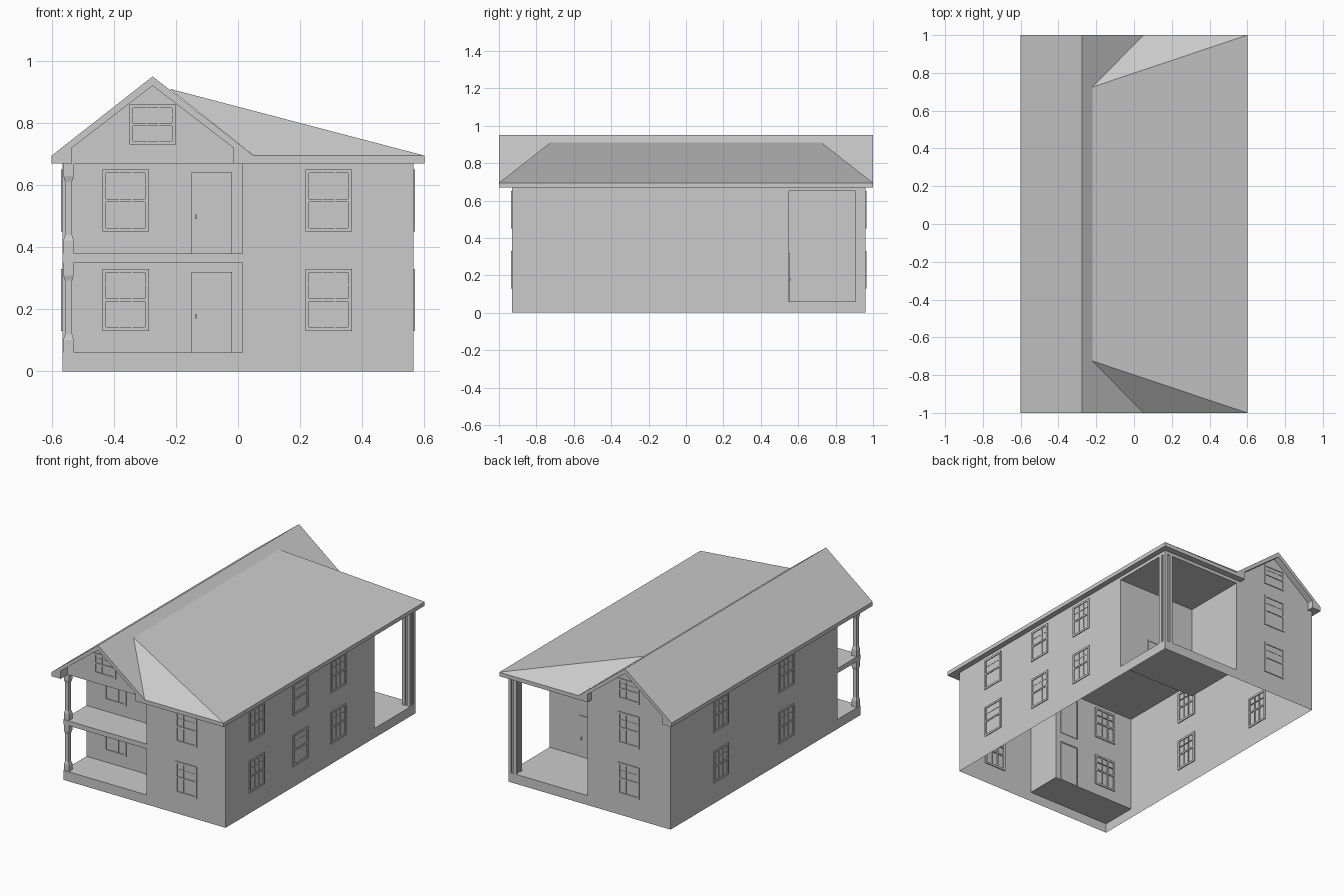
import bpy, bmesh, math
from mathutils import Matrix, Vector

if "Cube" in bpy.data.objects:
    bpy.data.objects.remove(bpy.data.objects["Cube"])

X, Y0, Y1 = 0.565, -0.93, 0.96      # outer wall limits
PX = 0.015                          # shared x edge of both porches
PF, PB = -0.70, 0.55                # inner walls of front / back porch
EAVE = 0.67


def make(name, bm, fix=True):
    if fix:
        bmesh.ops.recalc_face_normals(bm, faces=bm.faces)
    me = bpy.data.meshes.new(name)
    bm.to_mesh(me)
    bm.free()
    ob = bpy.data.objects.new(name, me)
    bpy.context.collection.objects.link(ob)
    return ob


def add_box(bm, a, b):
    c = [(p + q) / 2 for p, q in zip(a, b)]
    s = [abs(q - p) for p, q in zip(a, b)]
    bmesh.ops.create_cube(bm, size=1, matrix=Matrix.Translation(c) @ Matrix.Diagonal((*s, 1)))


def box(name, a, b):
    bm = bmesh.new()
    add_box(bm, a, b)
    return make(name, bm)


def sheet(name, pts):
    bm = bmesh.new()
    bm.faces.new([bm.verts.new(p) for p in pts])
    return make(name, bm, False)


def floor(name, x0, x1, y0, y1, z):
    return sheet(name, [(x0, y0, z), (x1, y0, z), (x1, y1, z), (x0, y1, z)])


def walls(name, loop, z0, z1):
    bm = bmesh.new()
    lo = [bm.verts.new((x, y, z0)) for x, y in loop]
    hi = [bm.verts.new((x, y, z1)) for x, y in loop]
    n = len(loop)
    for i in range(n):
        j = (i + 1) % n
        bm.faces.new((lo[i], lo[j], hi[j], hi[i]))
    return make(name, bm, False)


# Body: open-bottomed shell with two porch notches
walls("base_skirt", [(-X, Y0), (X, Y0), (X, Y1), (-X, Y1)], 0, 0.06)
walls("house_walls", [(-X, PF), (PX, PF), (PX, Y0), (X, Y0), (X, PB), (PX, PB),
                      (PX, Y1), (-X, Y1)], 0.06, EAVE)
floor("front_porch_floor", -X, PX, Y0, PF, 0.06)
floor("back_porch_floor", PX, X, PB, Y1, 0.06)
box("front_balcony_slab", (-X, Y0, 0.35), (PX, PF, 0.38))
box("back_porch_beam", (PX, PB, 0.65), (X, Y1, EAVE))

# Gable roof: hollow profile with eave returns, swept along y
prof = [(-0.6, 0.67), (-0.6, 0.695), (-0.275, 0.95), (0.05, 0.695), (0.05, 0.67),
        (-0.015, 0.67), (-0.015, 0.72), (-0.275, 0.92), (-0.535, 0.72), (-0.535, 0.67)]
bm = bmesh.new()
f = bm.faces.new([bm.verts.new((x, -1, z)) for x, z in prof])
g = bmesh.ops.extrude_face_region(bm, geom=[f], use_keep_orig=True)
bmesh.ops.translate(bm, vec=(0, 2, 0), verts=[v for v in g["geom"] if isinstance(v, bmesh.types.BMVert)])
make("gable_roof", bm)
for name, y in (("front_gable_wall", Y0), ("back_gable_wall", Y1)):
    pts = [(x, y, z) for x, z in prof[5:]]
    sheet(name, pts[::-1] if y < 0 else pts)
floor("ceiling", -0.535, -0.015, Y0, Y1, EAVE)

# Hipped roof falling to the right
bm = bmesh.new()
V = lambda *p: bm.verts.new(p)
a, b = V(-0.22, -0.725, 0.91), V(-0.22, 0.725, 0.91)
c0, d0, d1, c1 = V(0.05, -1, 0.695), V(0.6, -1, 0.695), V(0.6, 1, 0.695), V(0.05, 1, 0.695)
e0, f0, f1, e1 = V(0.05, -1, EAVE), V(0.6, -1, EAVE), V(0.6, 1, EAVE), V(0.05, 1, EAVE)
for q in ((a, d0, d1, b), (a, c0, d0), (b, d1, c1), (c0, e0, f0, d0),
          (d0, f0, f1, d1), (d1, f1, e1, c1), (e0, e1, f1, f0)):
    bm.faces.new(q)
make("hip_roof", bm, False)


# Front porch posts: square with slimmer shaft
def post(name, x, y, z0, z1):
    bm = bmesh.new()
    h = z1 - z0
    prev = None
    for t, r in ((0, .017), (.14, .017), (.2, .012), (.8, .012), (.86, .017), (1, .017)):
        ring = [bm.verts.new((x + sx * r, y + sy * r, z0 + t * h))
                for sx, sy in ((-1, -1), (1, -1), (1, 1), (-1, 1))]
        if prev:
            for i in range(4):
                j = (i + 1) % 4
                bm.faces.new((prev[i], prev[j], ring[j], ring[i]))
        prev = ring
    make(name, bm)


post("lower_front_post", -0.546, Y0 + 0.02, 0.06, 0.35)
post("upper_front_post", -0.546, Y0 + 0.02, 0.38, EAVE)

# Back porch corner post: core with four corner strips leaving a groove per side
bm = bmesh.new()
cx, cy = X - 0.0275, Y1 - 0.0275
add_box(bm, (cx - .02, cy - .02, .06), (cx + .02, cy + .02, .65))
for sx in (-1, 1):
    for sy in (-1, 1):
        add_box(bm, (cx + sx * .008, cy + sy * .008, .06), (cx + sx * .0275, cy + sy * .0275, .65))
make("back_corner_post", bm)


# Windows and doors are built facing -y, then turned to their wall
def place(bm, name, x, y, deg):
    bm.transform(Matrix.Translation(Vector((x, y, 0))) @ Matrix.Rotation(math.radians(deg), 4, 'Z'))
    make(name, bm)


def window(name, x, y, z0, z1, deg):
    bm = bmesh.new()
    w, t, mid = 0.075, 0.012, (z0 + z1) / 2
    o, i = -0.005, 0.006
    for s in (-1, 1):
        add_box(bm, (s * (w - t), o, z0), (s * w, i, z1))
        add_box(bm, (s * .02 - .002, o + .003, z0 + t), (s * .02 + .002, i, z1 - t))
    for za, zb in ((z0, z0 + t), (mid - .005, mid + .005), (z1 - t, z1)):
        add_box(bm, (-w + t, o, za), (w - t, i, zb))
    zc = (mid + z1) / 2
    add_box(bm, (-w + t, o + .003, zc - .002), (w - t, i, zc + .002))
    place(bm, name, x, y, deg)


def door(name, x, y, z0, deg):
    bm = bmesh.new()
    w, h, t = 0.065, 0.26, 0.008
    for s in (-1, 1):
        add_box(bm, (s * (w - t), -.005, z0), (s * w, .006, z0 + h))
    add_box(bm, (-w + t, -.005, z0 + h - t), (w - t, .006, z0 + h))
    add_box(bm, (-w + t, -.002, z0), (w - t, .003, z0 + h - t))
    add_box(bm, (-w + .012, -.01, z0 + .11), (-w + .017, -.002, z0 + .125))
    place(bm, name, x, y, deg)


spots = [("front", 0.292, Y0, 0), ("porch", -0.362, PF, 0), ("back", -0.275, Y1, 180),
         ("right_a", X, -0.62, 90), ("right_b", X, -0.19, 90), ("right_c", X, 0.19, 90),
         ("left_a", -X, 0.46, -90), ("left_b", -X, -0.19, -90)]
for n, x, y, deg in spots:
    window(f"lower_{n}_window", x, y, 0.13, 0.33, deg)
    window(f"upper_{n}_window", x, y, 0.45, 0.65, deg)
window("front_attic_window", -0.275, Y0, 0.73, 0.86, 0)
window("back_attic_window", -0.275, Y1, 0.73, 0.86, 180)
door("lower_porch_door", -0.085, PF, 0.06, 0)
door("upper_porch_door", -0.085, PF, 0.38, 0)
door("back_porch_door", 0.29, PB, 0.06, 180)
